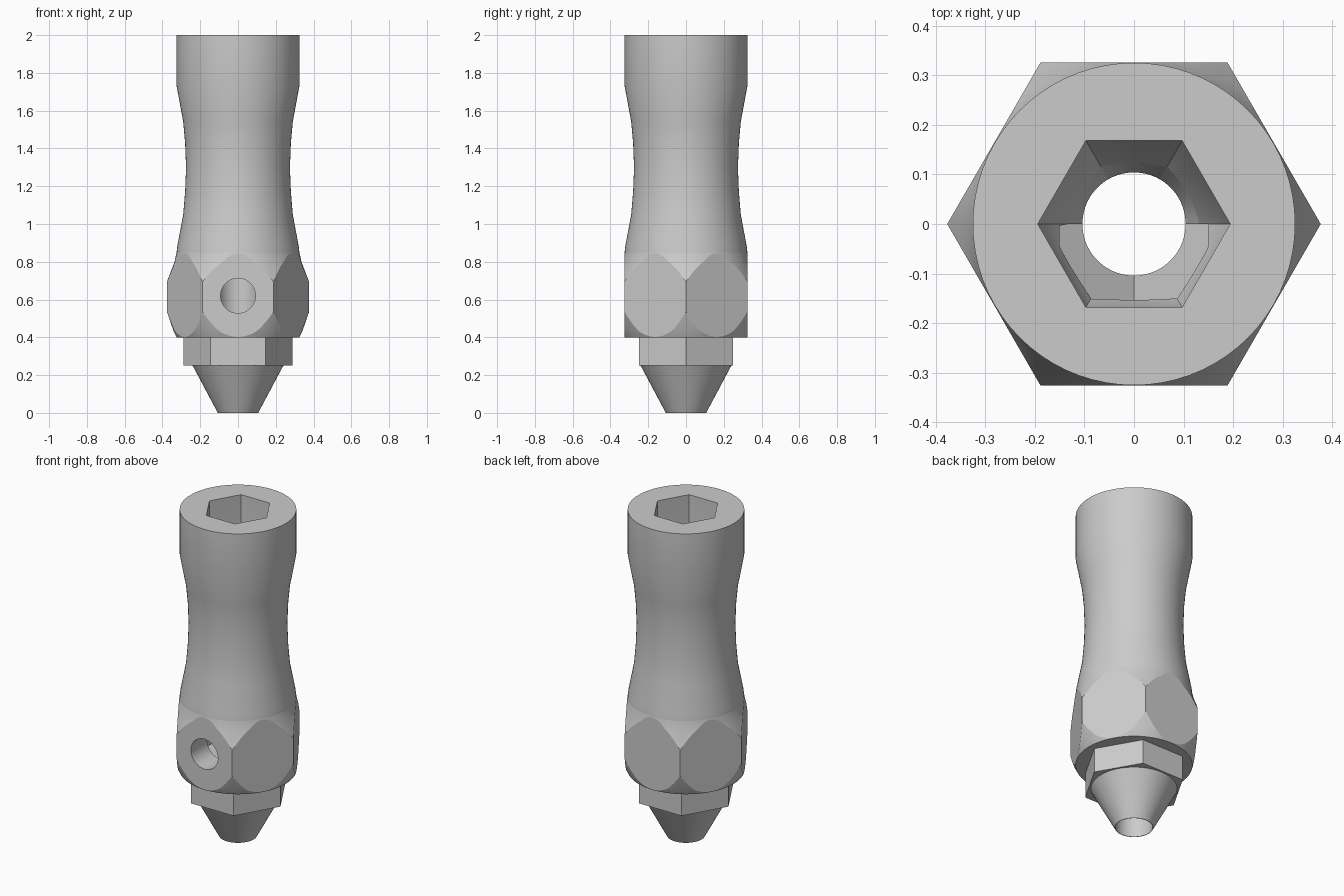
import bpy
import bmesh
from math import cos, sin, pi, radians

SEGMENTS = 72

default_cube = bpy.data.objects.get("Cube")
if default_cube:
    bpy.data.objects.remove(default_cube, do_unlink=True)

grey = bpy.data.materials.new("plain grey")
grey.use_nodes = True
grey.diffuse_color = (0.6, 0.6, 0.6, 1)
grey.node_tree.nodes["Principled BSDF"].inputs["Base Color"].default_value = (0.6, 0.6, 0.6, 1)


def loft(name, rings):
    """Closed solid through rings of (section, height)."""
    bm = bmesh.new()
    rows = [[bm.verts.new((x, y, z)) for x, y in section] for section, z in rings]
    for low, high in zip(rows, rows[1:]):
        for i in range(len(low)):
            j = (i + 1) % len(low)
            bm.faces.new((low[i], low[j], high[j], high[i]))
    bm.faces.new(rows[0][::-1])
    bm.faces.new(rows[-1])
    bmesh.ops.recalc_face_normals(bm, faces=bm.faces)
    mesh = bpy.data.meshes.new(name)
    bm.to_mesh(mesh)
    bm.free()
    mesh.materials.append(grey)
    obj = bpy.data.objects.new(name, mesh)
    bpy.context.collection.objects.link(obj)
    return obj


def circle(r, n=SEGMENTS):
    return [(r * cos(2 * pi * i / n), r * sin(2 * pi * i / n)) for i in range(n)]


def hexagon(apothem):
    """Hexagon with corners on the x axis."""
    return circle(apothem / cos(pi / 6), 6)


def dense_hexagon(apothem):
    """Hexagon with as many points as a circle, for blending into one."""
    points = []
    for i in range(SEGMENTS):
        a = 2 * pi * i / SEGMENTS
        r = apothem / cos(a % (pi / 3) - pi / 6)
        points.append((r * cos(a), r * sin(a)))
    return points


def revolve(name, profile):
    return loft(name, [(circle(r), z) for r, z in profile])


def select_only(obj):
    bpy.ops.object.select_all(action='DESELECT')
    obj.select_set(True)
    bpy.context.view_layer.objects.active = obj


def boolean(obj, tool, operation='DIFFERENCE'):
    select_only(obj)
    mod = obj.modifiers.new(operation.lower(), 'BOOLEAN')
    mod.operation = operation
    mod.solver = 'EXACT'
    mod.object = tool
    bpy.ops.object.modifier_apply(modifier=mod.name)


# Outer parts
barrel = revolve("barrel", [(0.325, 0.85), (0.322, 0.88), (0.29, 1.05), (0.28, 1.17), (0.275, 1.3),
                            (0.28, 1.43), (0.29, 1.54), (0.325, 1.73), (0.325, 2)])
collar = loft("hex_collar", [(hexagon(0.326), 0.3), (hexagon(0.326), 1)])
rounding = revolve("collar_rounding", [(0.325, 0.4), (0.34, 0.43), (0.378, 0.54),
                                       (0.378, 0.69), (0.336, 0.8), (0.325, 0.85)])
boolean(collar, rounding, 'INTERSECT')
nut = loft("lock_nut", [(hexagon(0.25), 0.25), (hexagon(0.25), 0.4)])
nozzle = revolve("nozzle", [(0.107, 0), (0.24, 0.25)])

# Stepped bore: hex socket, funnel, then round hole
bore = loft("bore_cutter", [(circle(0.104), -0.1), (circle(0.104), 0.78),
                            (dense_hexagon(0.168), 1), (dense_hexagon(0.168), 2.1)])

# Nut slot with a V floor behind the front face
slot_outline = [(0, 0.45), (0.15, 0.535), (0.15, 0.95), (-0.15, 0.95), (-0.15, 0.535)]
slot = loft("slot_cutter", [(slot_outline, 0), (slot_outline, 0.168)])
side_hole = loft("side_hole_cutter", [(circle(0.092), 0), (circle(0.092), 0.5)])
for tool, height in ((slot, 0), (side_hole, 0.62)):
    tool.rotation_euler.x = pi / 2
    tool.location.z = height
bpy.context.view_layer.update()

for part in (barrel, collar, nut, nozzle):
    boolean(part, bore)
boolean(barrel, slot)
boolean(collar, slot)
boolean(collar, side_hole)

for tool in (rounding, bore, slot, side_hole):
    bpy.data.objects.remove(tool, do_unlink=True)

# Smooth round surfaces, crisp flats
for part, angle in ((barrel, 30), (collar, 10), (nut, 30), (nozzle, 30)):
    select_only(part)
    bpy.ops.object.shade_smooth_by_angle(angle=radians(angle))
